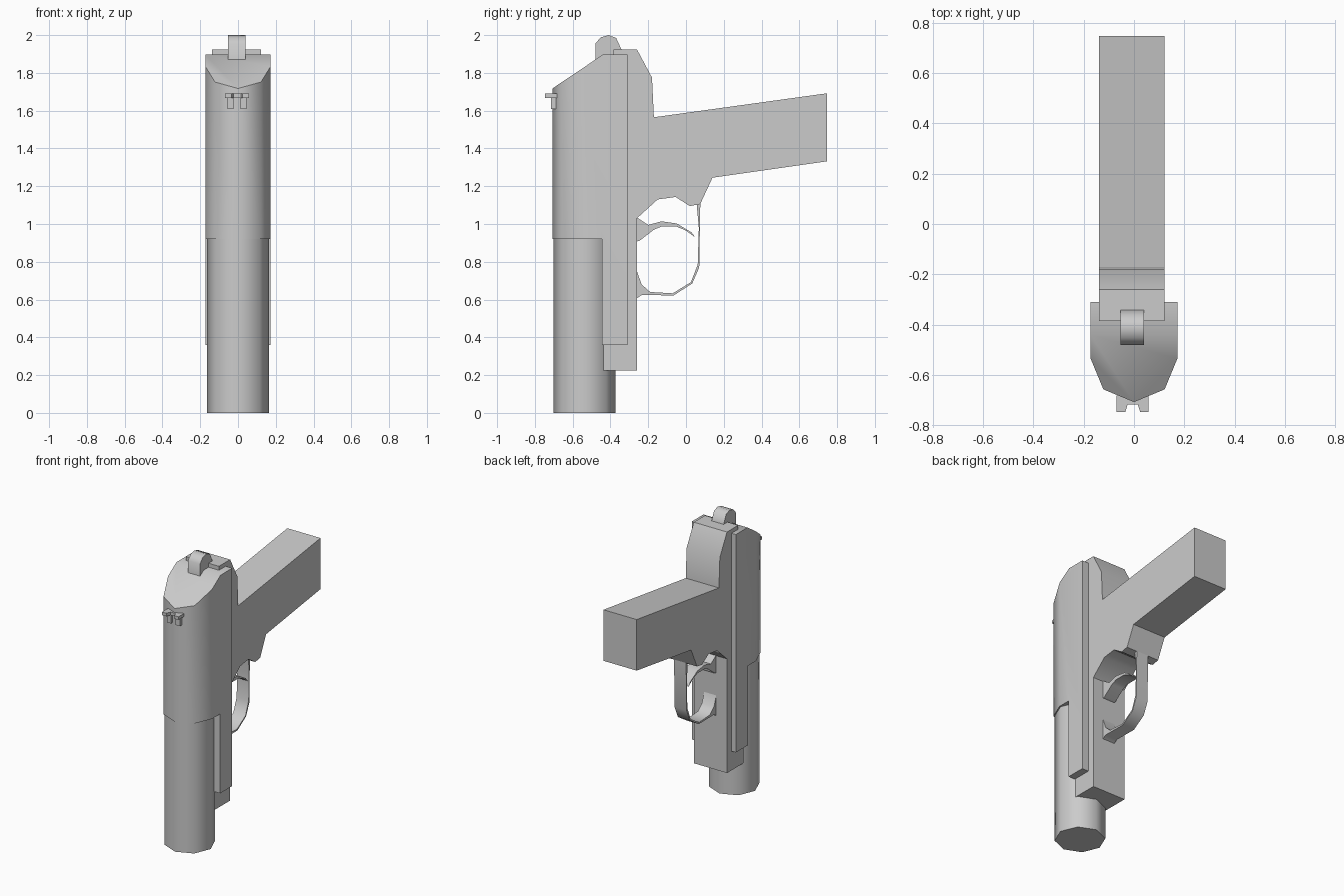
import bpy, bmesh, math
from mathutils import Vector

if "Cube" in bpy.data.objects:
    bpy.data.objects.remove(bpy.data.objects["Cube"])


def prism(name, points, start, step, smooth=None):
    """Extrude a closed loop of 3D points along a vector."""
    bm = bmesh.new()
    base = bm.faces.new([bm.verts.new(Vector(p) + Vector(start)) for p in points])
    ext = bmesh.ops.extrude_face_region(bm, geom=[base], use_keep_orig=True)
    verts = [g for g in ext["geom"] if isinstance(g, bmesh.types.BMVert)]
    bmesh.ops.translate(bm, verts=verts, vec=step)
    bmesh.ops.recalc_face_normals(bm, faces=bm.faces)
    mesh = bpy.data.meshes.new(name)
    bm.to_mesh(mesh)
    bm.free()
    obj = bpy.data.objects.new(name, mesh)
    bpy.context.collection.objects.link(obj)
    if smooth:
        smooth_by(obj, smooth)
    return obj


def smooth_by(obj, degrees):
    bpy.ops.object.select_all(action='DESELECT')
    obj.select_set(True)
    bpy.context.view_layer.objects.active = obj
    bpy.ops.object.shade_smooth_by_angle(angle=math.radians(degrees))


def side(name, profile, x0, x1, smooth=None):
    """Side profile in (y, z), extruded across x."""
    return prism(name, [(0, y, z) for y, z in profile], (x0, 0, 0), (x1 - x0, 0, 0), smooth)


def plan(name, outline, z0, z1, smooth=None):
    """Plan outline in (x, y), extruded up z."""
    return prism(name, [(x, y, 0) for x, y in outline], (0, 0, z0), (0, 0, z1 - z0), smooth)


def arc(cy, r, first, last):
    return [(r * math.cos(math.radians(a)), cy + r * math.sin(math.radians(a)))
            for a in range(first, last + 1, 45)]


# Eight-sided barrel
plan("barrel", arc(-0.5375, 0.163, 0, 315), 0, 1.0, 50)

# Slide: notched side profile trimmed to a half-octagon cross-section
slide = side("slide", [(-0.8, 0.92), (-0.8, 1.655), (-0.44, 1.897), (-0.31, 1.897),
                       (-0.31, 0.36), (-0.445, 0.36), (-0.445, 0.92)], -0.3, 0.3)
section = plan("slide_section", arc(-0.535, 0.172, 180, 360) + [(0.172, -0.31), (-0.172, -0.31)],
               0.2, 2.1)
section.hide_render = True
mod = slide.modifiers.new("trim", 'BOOLEAN')
mod.operation, mod.solver, mod.object = 'INTERSECT', 'EXACT', section
bpy.context.view_layer.objects.active = slide
bpy.ops.object.modifier_apply(modifier=mod.name)
bpy.data.objects.remove(section)
smooth_by(slide, 50)

# Frame and grip in one profile
side("frame_and_grip", [
    (-0.443, 0.225), (-0.26, 0.225), (-0.26, 1.03), (-0.15, 1.13), (-0.055, 1.143),
    (0.02, 1.095), (0.075, 1.105), (0.14, 1.245), (0.747, 1.332), (0.747, 1.692),
    (-0.17, 1.565), (-0.18, 1.775), (-0.26, 1.925), (-0.385, 1.925), (-0.385, 1.7),
    (-0.443, 1.7)], -0.138, 0.121, 35)

# Hammer
side("hammer", [(-0.48, 1.84), (-0.48, 1.955), (-0.452, 1.988), (-0.41, 2.0),
                (-0.37, 1.985), (-0.34, 1.92), (-0.34, 1.84)], -0.054, 0.04, 45)

# Trigger guard
side("trigger_guard", [
    (-0.27, 0.60), (-0.235, 0.624), (-0.065, 0.622), (0.033, 0.685), (0.07, 0.77),
    (0.076, 1.12), (0.055, 1.12), (0.068, 0.98), (0.062, 0.785), (0.026, 0.692),
    (-0.07, 0.633), (-0.19, 0.64), (-0.235, 0.68), (-0.26, 0.75), (-0.27, 0.75)],
    -0.054, 0.04, 40)

# Trigger
side("trigger", [
    (-0.27, 1.035), (-0.25, 1.028), (-0.2, 0.995), (-0.13, 1.014), (-0.05, 1.003),
    (0.03, 0.955), (0.048, 0.93), (0.0, 0.965), (-0.05, 0.986), (-0.13, 0.986),
    (-0.17, 0.97), (-0.245, 0.912), (-0.27, 0.905)], -0.054, 0.04, 40)

# Rear sight: notched plate on two short posts
plan("rear_sight_plate", [
    (-0.07, -0.68), (-0.07, -0.747), (-0.035, -0.747), (-0.025, -0.716),
    (0.015, -0.716), (0.025, -0.747), (0.058, -0.747), (0.058, -0.68)], 1.668, 1.69)
for name, x0 in (("rear_sight_post_left", -0.056), ("rear_sight_post_right", 0.014)):
    side(name, [(-0.68, 1.608), (-0.714, 1.608), (-0.714, 1.67), (-0.68, 1.67)], x0, x0 + 0.032)
